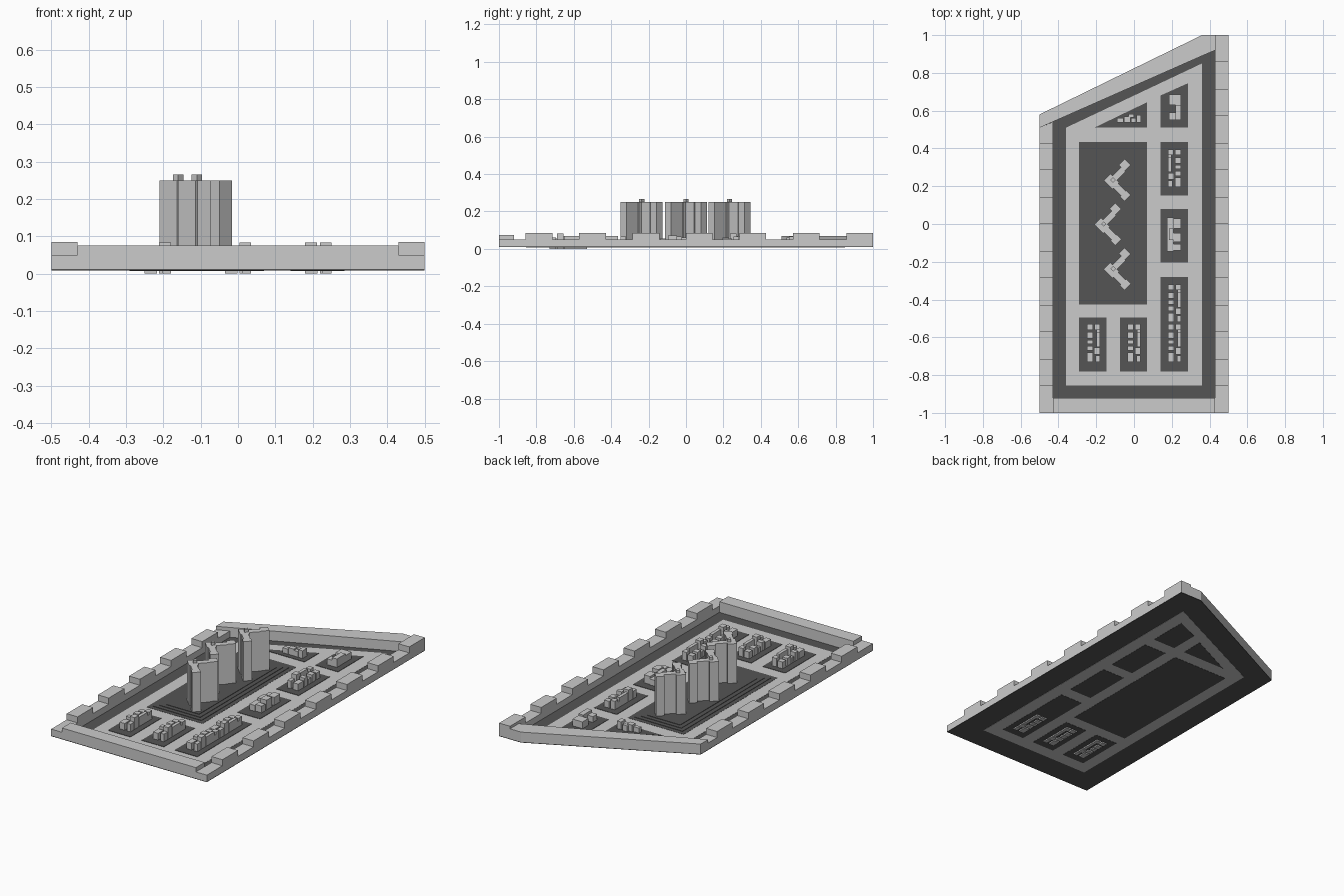
import bpy, bmesh
from math import sqrt

dark = bpy.data.materials.new("dark_ground")
dark.diffuse_color = (0.09, 0.09, 0.09, 1)


def prisms(name, parts, mat=None):
    """One object made of upright prisms: (outline, z0, z1)."""
    bm = bmesh.new()
    for pts, z0, z1 in parts:
        f = bm.faces.new([bm.verts.new((x, y, z0)) for x, y in pts])
        r = bmesh.ops.extrude_face_region(bm, geom=[f])
        for v in r["geom"]:
            if isinstance(v, bmesh.types.BMVert):
                v.co.z = z1
    bmesh.ops.recalc_face_normals(bm, faces=bm.faces)
    me = bpy.data.meshes.new(name)
    bm.to_mesh(me)
    bm.free()
    ob = bpy.data.objects.new(name, me)
    bpy.context.collection.objects.link(ob)
    if mat:
        me.materials.append(mat)
    return ob


def rect(x0, x1, y0, y1):
    return [(x0, y0), (x1, y0), (x1, y1), (x0, y1)]


# Ground: dark outer plate, light streets, dark city blocks
prisms("base_plate", [([(-.5, -1), (.5, -1), (.5, 1), (.36, 1), (-.5, .58)], .009, .013)], dark)
prisms("streets", [([(-.36, -.855), (.36, -.855), (.36, .85), (-.36, .51)], .008, .014)])
prisms("city_blocks", [
    (rect(.14, .285, .15, .435), .007, .016),
    (rect(.14, .285, -.205, .08), .007, .016),
    (rect(.14, .285, -.78, -.28), .007, .016),
    (rect(-.29, -.145, -.78, -.495), .007, .016),
    (rect(-.073, .07, -.78, -.495), .007, .016),
    ([(.14, .51), (.285, .51), (.285, .745), (.14, .68)], .007, .016),
    ([(-.21, .51), (.07, .51), (.07, .645)], .007, .016)], dark)

# Tower plaza with shallow terraces
prisms("tower_plaza", [(rect(-.29 + d, .07 - d, -.425 + d, .435 - d), .007, .015 + d / 12)
                       for d in (0, .025, .05, .075)], dark)

# Perimeter: stepped side walls, plain front and diagonal back walls
S = 1 / 7
def height(i):
    return .085 if i % 2 else .05

prisms("right_wall", [(rect(.43, .5, -1 + i * S, -1 + (i + 1) * S), .011, height(i)) for i in range(14)])
left = [(rect(-.5, -.43, -1 + i * S, -1 + (i + 1) * S), .011, height(i)) for i in range(10)]
left.append(([(-.5, -1 + 10 * S), (-.43, -1 + 10 * S), (-.43, .54), (-.5, .51)], .011, .05))
prisms("left_wall", left)
prisms("front_wall", [(rect(-.43, .43, -1, -.92), .011, .075)])
prisms("back_wall", [([(-.5, .51), (.36, .89), (.36, 1), (-.5, .58)], .011, .07),
                     ([(.36, .89), (.43, .92), (.43, 1), (.36, 1)], .011, .07)])

# Zigzag towers: bars on 45 degree axes u (up-right) and v (down-right)
def diag(cx, cy, u0, u1, v0, v1):
    k = 1 / sqrt(2)
    return [(cx + (u + v) * k, cy + (u - v) * k)
            for u, v in ((u0, v0), (u1, v0), (u1, v1), (u0, v1))]

for n, (cx, cy) in enumerate([(-.085, .233), (-.135, 0), (-.085, -.237)]):
    bars = [(-.055, -.005, -.052, .015),    # hub
            (-.048, -.012, .015, .07),      # lower arm
            (-.055, -.008, .07, .105),      # lower tip
            (-.005, .06, -.036, -.002),     # upper arm
            (.06, .104, -.054, -.008)]      # upper tip
    prisms(f"tower_{n}", [(diag(cx, cy, *b), .014, .25) for b in bars])
    prisms(f"tower_lift_room_{n}", [(diag(cx, cy, -.028, -.008, -.028, -.008), .249, .266)])

# Small houses: x0, x1, y0, y1, top, relative to the block centre
row = [(-.035, -.002, .075, .105, .055), (.006, .035, .075, .105, .065),
       (-.035, -.002, .03, .062, .06), (-.035, -.002, .0, .022, .048),
       (-.035, -.002, -.036, -.01, .066), (-.035, -.002, -.095, -.045, .055),
       (.016, .035, -.016, .062, .07), (.004, .035, -.055, -.02, .083),
       (.012, .035, -.095, -.06, .06), (.016, .035, .05, .08, .05)]


def houses(name, cx, cy, data, z0):
    prisms(name, [(rect(cx + a, cx + b, cy + c, cy + d), z0, h) for a, b, c, d, h in data])


for n, cx in enumerate((-.215, 0, .215)):
    houses(f"front_houses_{n}", cx, -.635, row, 0)
mirrored = [(-b, -a, c, d, h) for a, b, c, d, h in row]
houses("side_houses_south", .215, -.425, row, .012)
houses("side_houses_north", .215, .29, mirrored, .012)
houses("side_houses_middle", .215, -.055, [
    (-.04, -.005, -.09, .09, .05), (-.03, -.005, -.03, .03, .066),
    (-.005, .035, .03, .085, .062), (-.005, .035, -.04, .008, .072),
    (-.005, .035, -.085, -.052, .055)], .012)
houses("corner_houses", .215, .61, [
    (-.03, .035, .02, .075, .055), (.004, .035, -.06, .02, .065),
    (-.03, .004, -.06, -.02, .05)], .012)
houses("triangle_houses", -.03, .56, [
    (-.06, -.025, -.022, .0, .045), (-.022, .012, -.022, .008, .055),
    (.014, .04, -.022, .0, .048), (.042, .068, -.022, .018, .06),
    (.0, .03, .004, .022, .05)], .012)
